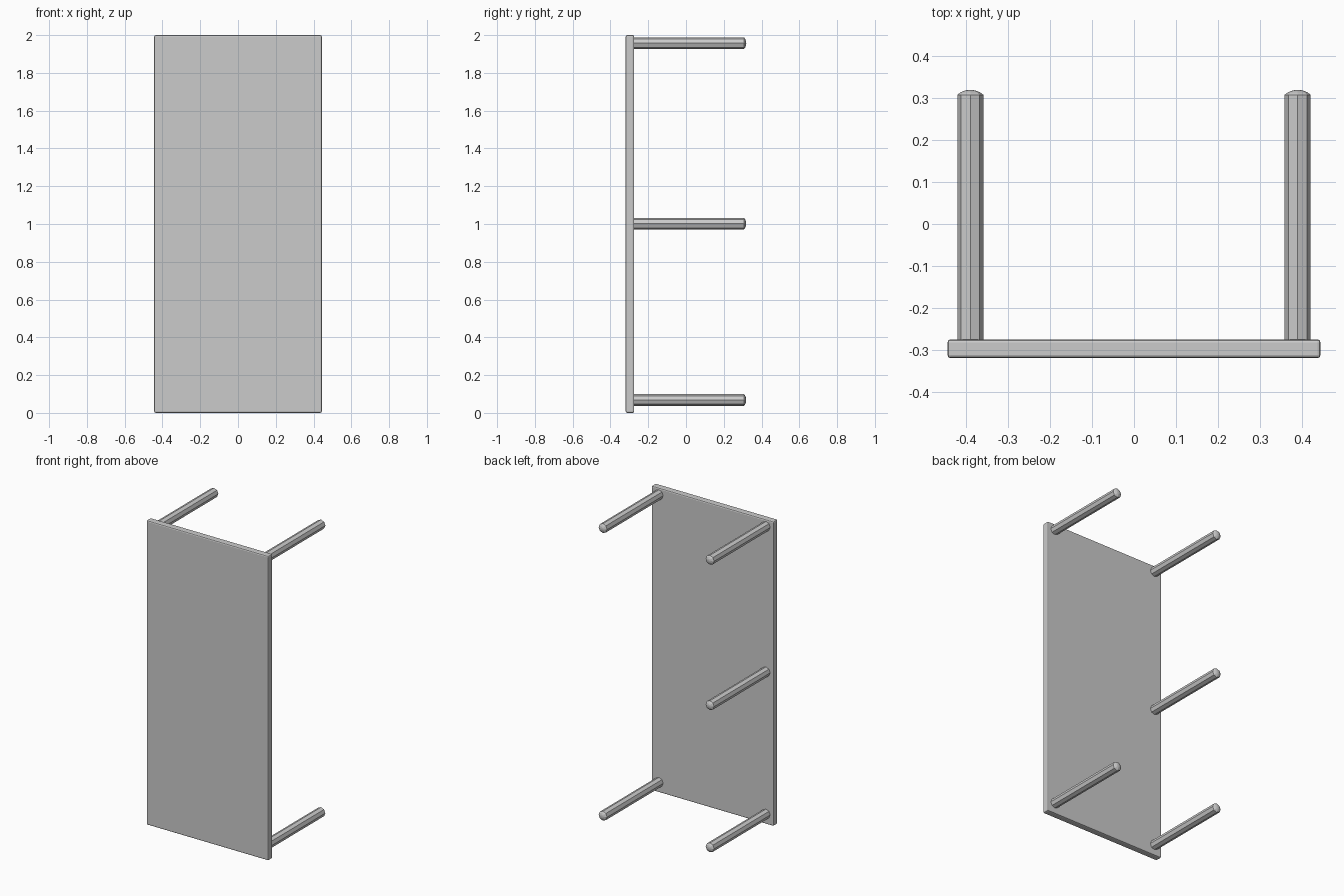
import bpy, bmesh, math

if "Cube" in bpy.data.objects:
    bpy.data.objects.remove(bpy.data.objects["Cube"])

BOARD_FRONT, BOARD_BACK = -0.319, -0.274
LEG_RADIUS, SIDES = 0.031, 8


def make_object(name, bm):
    mesh = bpy.data.meshes.new(name)
    bmesh.ops.recalc_face_normals(bm, faces=bm.faces)
    bm.to_mesh(mesh)
    bm.free()
    obj = bpy.data.objects.new(name, mesh)
    bpy.context.collection.objects.link(obj)
    return obj


def make_board():
    bm = bmesh.new()
    bmesh.ops.create_cube(bm, size=1)
    bmesh.ops.scale(bm, vec=(0.887, BOARD_BACK - BOARD_FRONT, 2.0), verts=bm.verts)
    bmesh.ops.translate(bm, vec=(0, (BOARD_FRONT + BOARD_BACK) / 2, 1.0), verts=bm.verts)
    board = make_object("table_top", bm)
    bevel = board.modifiers.new("rounded_edges", "BEVEL")
    bevel.width = 0.008
    bevel.segments = 2


def make_leg(name, x, z):
    # Eight-sided leg: (y, radius) rings, closed by a shallow domed foot
    rings = [(BOARD_BACK - 0.002, LEG_RADIUS), (0.307, LEG_RADIUS),
             (0.313, 0.023), (0.3175, 0.012)]
    bm = bmesh.new()
    loops = []
    for y, r in rings:
        angles = [2 * math.pi * i / SIDES for i in range(SIDES)]
        loops.append([bm.verts.new((x + r * math.cos(a), y, z + r * math.sin(a)))
                      for a in angles])
    for a, b in zip(loops, loops[1:]):
        for i in range(SIDES):
            j = (i + 1) % SIDES
            bm.faces.new((a[i], a[j], b[j], b[i]))
    bm.faces.new(loops[0])
    tip = bm.verts.new((x, 0.319, z))
    for i in range(SIDES):
        bm.faces.new((loops[-1][i], loops[-1][(i + 1) % SIDES], tip))
    make_object(name, bm)


# Table lying on its end, top facing forward
make_board()

# Four corner legs, plus one middle leg on the left side only
for side, x in (("left", -0.389), ("right", 0.389)):
    make_leg(f"upper_{side}_leg", x, 1.957)
    make_leg(f"lower_{side}_leg", x, 0.068)
make_leg("middle_left_leg", -0.389, 1.002)
